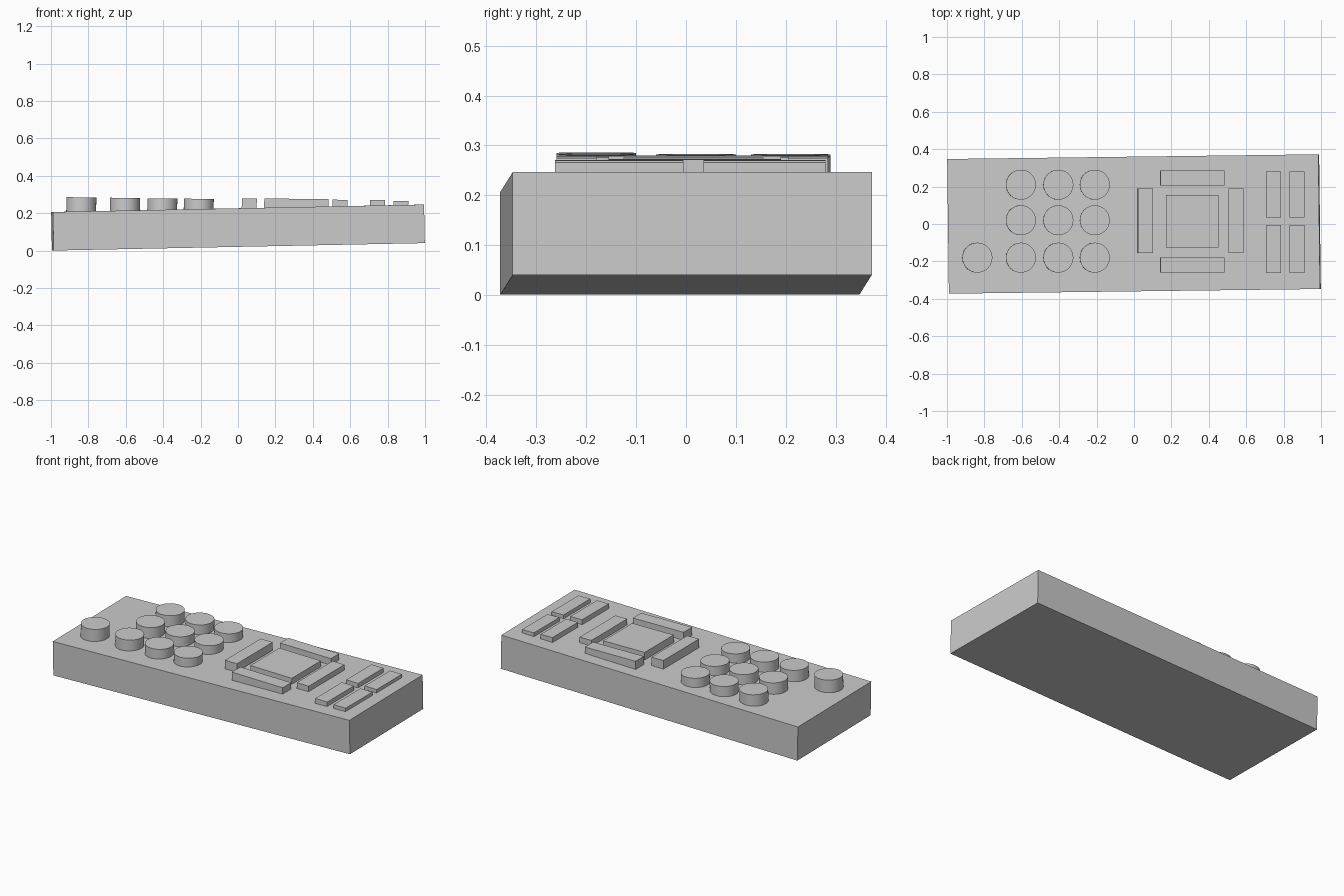
import bpy
import math

default = bpy.data.objects.get("Cube")
if default:
    bpy.data.objects.remove(default, do_unlink=True)

GREY = (0.6, 0.6, 0.6, 1.0)
grey = bpy.data.materials.new("light_grey")
grey.use_nodes = True
grey.diffuse_color = GREY
grey.node_tree.nodes["Principled BSDF"].inputs["Base Color"].default_value = GREY

KEY_TILT = 0.0125   # keys lean slightly down towards +x
KEY_BASE = 0.19     # keys are sunk into the case


def finish(name):
    obj = bpy.context.object
    obj.name = name
    obj.data.materials.append(grey)
    return obj


def box(name, centre, size, rotation):
    bpy.ops.mesh.primitive_cube_add(size=1, location=centre, rotation=rotation)
    obj = finish(name)
    obj.scale = size
    return obj


def bar_key(name, x0, x1, y0, y1, top):
    centre = ((x0 + x1) / 2, (y0 + y1) / 2, (top + KEY_BASE) / 2)
    box(name, centre, (x1 - x0, y1 - y0, top - KEY_BASE), (0, KEY_TILT, 0))


def round_key(name, x, y, top):
    bpy.ops.mesh.primitive_cylinder_add(
        vertices=64, radius=0.08, depth=top - KEY_BASE,
        location=(x, y, (top + KEY_BASE) / 2), rotation=(0, KEY_TILT, 0))
    finish(name)
    bpy.ops.object.shade_smooth_by_angle(angle=math.radians(30))


# Case, slightly tilted and turned
box("case", (0, 0, 0.1235), (1.985, 0.72, 0.206), (0, -0.02, 0.0126))

# Round power key and number pad
round_key("power_key", -0.838, -0.18, 0.285)
for x, top in ((-0.605, 0.282), (-0.405, 0.279), (-0.21, 0.277)):
    for y in (-0.18, 0.02, 0.21):
        round_key("number_key", x, y, top)

# Direction pad: centre key framed by four bars
bar_key("centre_key", 0.17, 0.45, -0.125, 0.155, 0.274)
bar_key("left_bar", 0.02, 0.10, -0.155, 0.19, 0.279)
bar_key("right_bar", 0.505, 0.585, -0.155, 0.19, 0.272)
bar_key("back_bar", 0.14, 0.483, 0.205, 0.285, 0.277)
bar_key("front_bar", 0.14, 0.483, -0.26, -0.178, 0.277)

# Four small keys at the end
for x, top in ((0.705, 0.27), (0.83, 0.266)):
    bar_key("end_key_back", x, x + 0.08, 0.035, 0.28, top)
    bar_key("end_key_front", x, x + 0.08, -0.263, -0.005, top)
